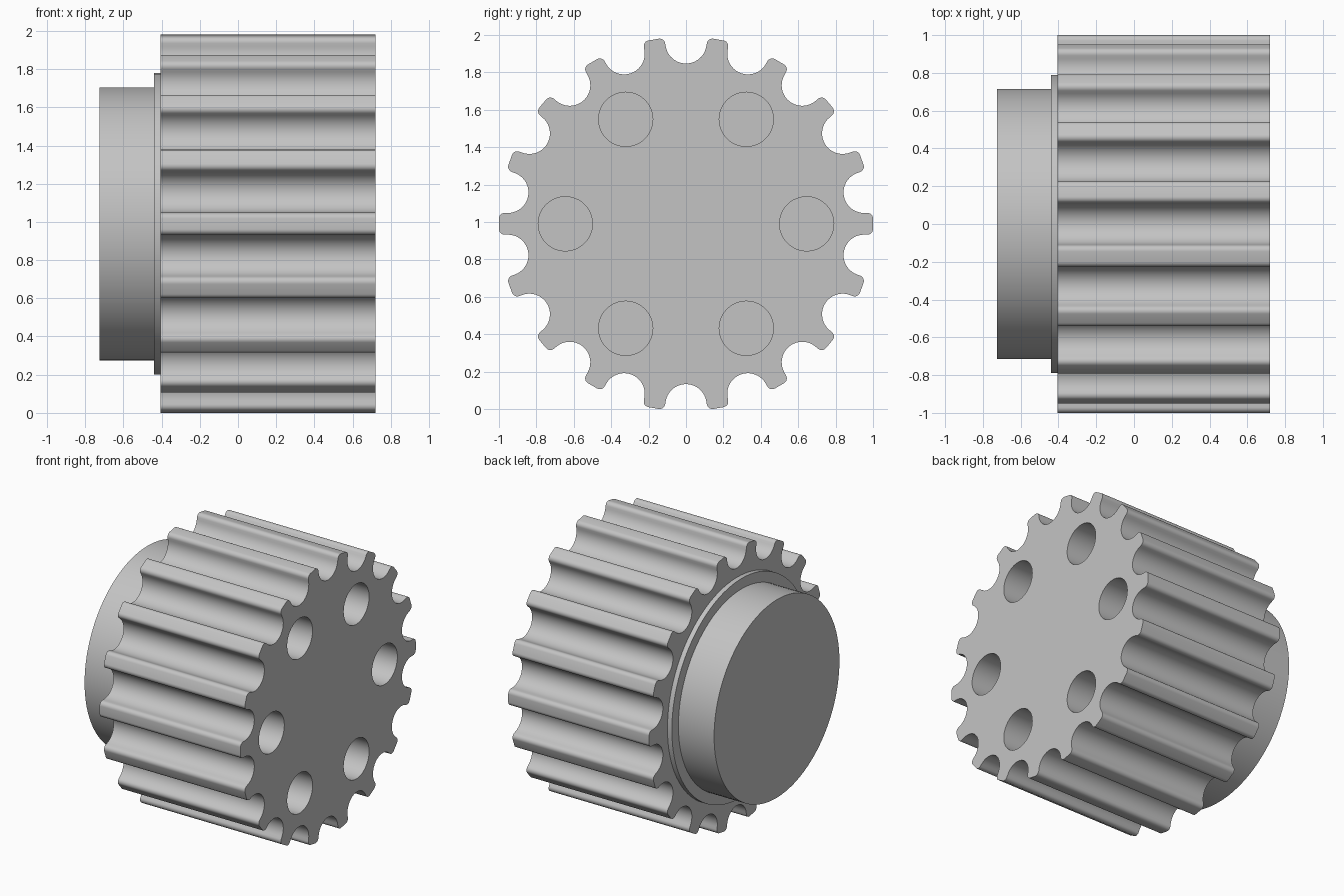
import bpy
import bmesh
from math import cos, sin, radians, tau
from mathutils import Matrix, Vector

if "Cube" in bpy.data.objects:
    bpy.data.objects.remove(bpy.data.objects["Cube"], do_unlink=True)

AXIS_Z = 0.99
TEETH = 18
PITCH = tau / TEETH
HOLES = 6

metal = bpy.data.materials.new("light_grey_metal")
metal.use_nodes = True
GREY = (0.55, 0.55, 0.55, 1)
metal.diffuse_color = GREY
metal.node_tree.nodes["Principled BSDF"].inputs["Base Color"].default_value = GREY


def arc(cx, cy, r, start, end, steps):
    """Points along an arc, angles in degrees."""
    angles = [radians(start + (end - start) * i / steps) for i in range(steps + 1)]
    return [Vector((cx + r * cos(a), cy + r * sin(a))) for a in angles]


def prism(name, loops, x0, x1):
    """Extrude an outline, with optional hole outlines, along x."""
    bm = bmesh.new()
    edges = []
    for loop in loops:
        vs = [bm.verts.new((x0, p.x, p.y + AXIS_Z)) for p in loop]
        edges += [bm.edges.new((a, b)) for a, b in zip(vs, vs[1:] + vs[:1])]
    bmesh.ops.triangle_fill(bm, edges=edges, use_beauty=True, normal=(1, 0, 0))
    result = bmesh.ops.extrude_face_region(bm, geom=bm.faces[:], use_keep_orig=True)
    moved = [g for g in result["geom"] if isinstance(g, bmesh.types.BMVert)]
    bmesh.ops.translate(bm, verts=moved, vec=(x1 - x0, 0, 0))
    bmesh.ops.recalc_face_normals(bm, faces=bm.faces[:])
    mesh = bpy.data.meshes.new(name)
    bm.to_mesh(mesh)
    bm.free()
    mesh.materials.append(metal)
    obj = bpy.data.objects.new(name, mesh)
    bpy.context.collection.objects.link(obj)
    bpy.ops.object.select_all(action="DESELECT")
    obj.select_set(True)
    bpy.context.view_layer.objects.active = obj
    bpy.ops.object.shade_smooth_by_angle(angle=radians(30))
    return obj


# One tooth tip with rounded corners, followed by its round groove
groove_r, groove_dist, corner_r = 0.11, 0.967, 0.03
gx, gy = groove_dist * cos(PITCH / 2), groove_dist * sin(PITCH / 2)
half = gy - groove_r
tip = 1 - corner_r
tooth = (arc(tip, corner_r - half, corner_r, -90, 0, 6)
         + arc(tip, half - corner_r, corner_r, 0, 90, 6)
         + arc(gx, gy, groove_r, 270, 110, 20))
outline = [Matrix.Rotation(i * PITCH, 2) @ p for i in range(TEETH) for p in tooth]

# Ring of round holes in the toothed body
holes = []
for i in range(HOLES):
    a = i * tau / HOLES
    holes.append(arc(0.645 * cos(a), 0.645 * sin(a), 0.145, 0, 360, 48)[:-1])

prism("toothed_body", [outline] + holes, -0.405, 0.72)
prism("flange", [arc(0, 0, 0.79, 0, 360, 96)[:-1]], -0.44, -0.405)
prism("hub", [arc(0, 0, 0.715, 0, 360, 96)[:-1]], -0.725, -0.44)
